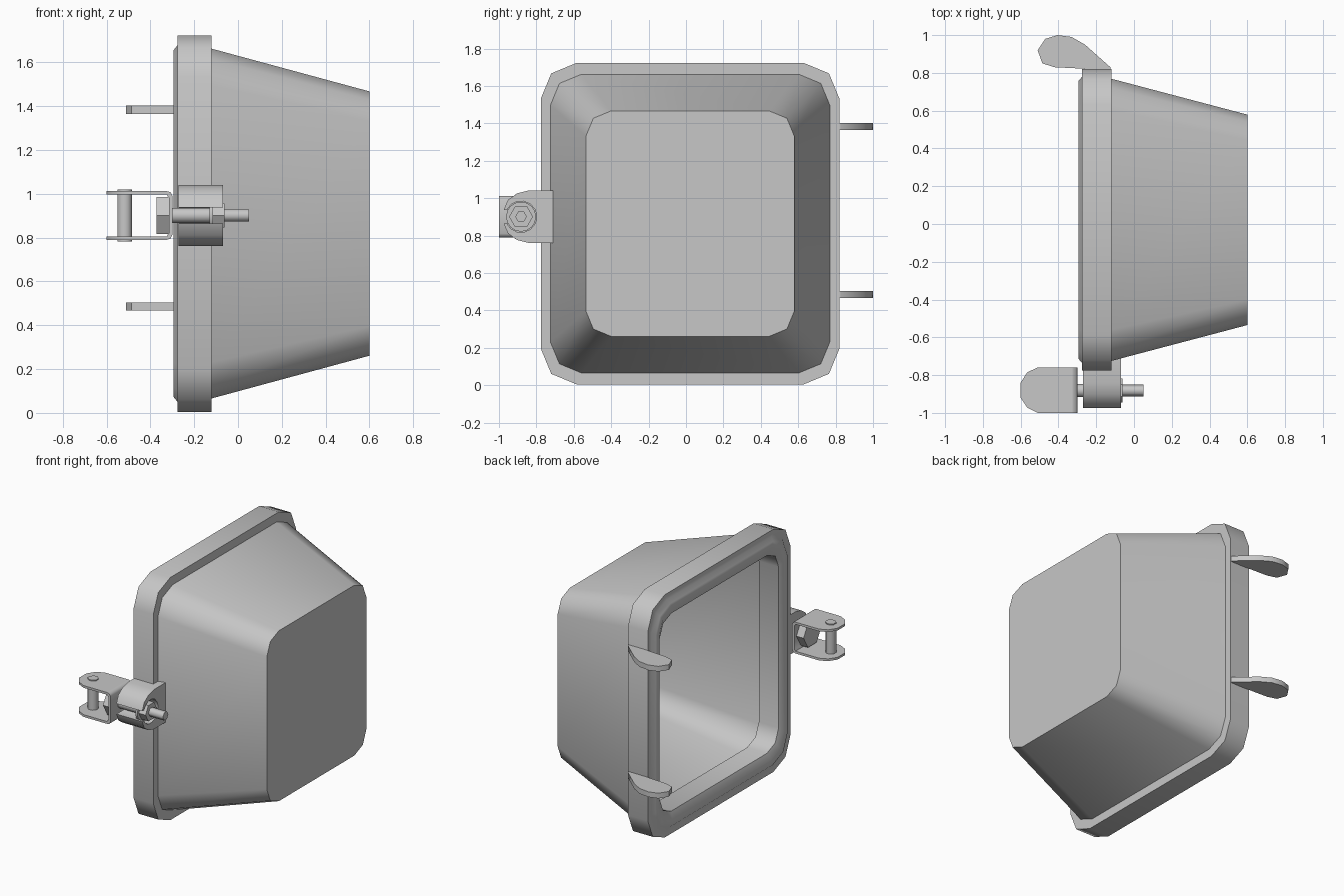
import bpy, bmesh, math
from mathutils import Vector
from mathutils.geometry import tessellate_polygon

cube = bpy.data.objects.get("Cube")
if cube:
    bpy.data.objects.remove(cube, do_unlink=True)

grey = bpy.data.materials.new("matte grey")
grey.use_nodes = True
colour = (0.57, 0.57, 0.57, 1)
grey.diffuse_color = colour
bsdf = next(n for n in grey.node_tree.nodes if n.type == 'BSDF_PRINCIPLED')
bsdf.inputs["Base Color"].default_value = colour


def finish(name, bm, smooth):
    bmesh.ops.recalc_face_normals(bm, faces=bm.faces)
    mesh = bpy.data.meshes.new(name)
    bm.to_mesh(mesh)
    bm.free()
    mesh.materials.append(grey)
    ob = bpy.data.objects.new(name, mesh)
    bpy.context.collection.objects.link(ob)
    bpy.ops.object.select_all(action='DESELECT')
    ob.select_set(True)
    bpy.context.view_layer.objects.active = ob
    bpy.ops.object.shade_smooth_by_angle(angle=math.radians(smooth))


def prism(name, pts, axis, a, b, smooth=50):
    """Extrude a 2D outline, which may be concave, along an axis from a to b."""
    place = {'x': lambda p, t: (t, p[0], p[1]),
             'y': lambda p, t: (p[0], t, p[1]),
             'z': lambda p, t: (p[0], p[1], t)}[axis]
    bm = bmesh.new()
    lo = [bm.verts.new(place(p, a)) for p in pts]
    hi = [bm.verts.new(place(p, b)) for p in pts]
    for i in range(len(pts)):
        j = (i + 1) % len(pts)
        bm.faces.new((lo[i], lo[j], hi[j], hi[i]))
    for tri in tessellate_polygon([[Vector((p[0], p[1], 0)) for p in pts]]):
        bm.faces.new([lo[i] for i in tri])
        bm.faces.new([hi[i] for i in tri])
    finish(name, bm, smooth)


def polygon(cx, cy, r, n, start=0):
    return [(cx + r * math.cos(start + math.tau * i / n),
             cy + r * math.sin(start + math.tau * i / n)) for i in range(n)]


def mirrored(half):
    """Close a half outline by mirroring it in its second coordinate."""
    return half + [(u, -v) for u, v in reversed(half)]


def rounded(hy, hz, r):
    """Rounded rectangle with two segments per corner."""
    pts = []
    for k, (sy, sz) in enumerate(((1, 1), (-1, 1), (-1, -1), (1, -1))):
        for s in range(3):
            a = math.pi / 2 * k + math.pi / 4 * s
            pts.append((sy * (hy - r) + r * math.cos(a),
                        sz * (hz - r) + r * math.sin(a)))
    return pts


# Thin tapered shell with a flange and a raised sealing lip
CY, CZ = 0.022, 0.864
rows = [  # x, half width, half height, corner radius
    (0.60, 0.557, 0.603, 0.135), (-0.12, 0.747, 0.798, 0.165),
    (-0.12, 0.798, 0.859, 0.19), (-0.275, 0.798, 0.859, 0.19),
    (-0.275, 0.757, 0.815, 0.17), (-0.295, 0.735, 0.79, 0.16),
    (-0.295, 0.70, 0.75, 0.145), (-0.275, 0.665, 0.70, 0.13),
    (-0.12, 0.665, 0.70, 0.13), (-0.12, 0.735, 0.786, 0.16),
    (0.59, 0.547, 0.593, 0.13)]
bm = bmesh.new()
rings = [[bm.verts.new((x, CY + y, CZ + z)) for y, z in rounded(hy, hz, r)]
         for x, hy, hz, r in rows]
for r0, r1 in zip(rings, rings[1:]):
    for i in range(12):
        j = (i + 1) % 12
        bm.faces.new((r0[i], r0[j], r1[j], r1[i]))
bm.faces.new(rings[0])
bm.faces.new(rings[-1])
finish("housing", bm, 50)

# Two curved hinge arms
hinge = [(-0.125, 0.815), (-0.42, 0.83), (-0.485, 0.85), (-0.51, 0.92),
         (-0.47, 0.98), (-0.405, 1.0), (-0.33, 0.99), (-0.26, 0.95),
         (-0.125, 0.83)]
for label, z in (("lower", 0.467), ("upper", 1.365)):
    prism(label + "_hinge_arm", hinge, 'z', z, z + 0.037)

# Slotted lug with a round recess for the nut
BY, BZ = -0.882, 0.901
outer = [(0.172, 0.14), (0.04, 0.14), (-0.02, 0.125), (-0.07, 0.09), (-0.092, 0.037)]
slot = [(0.015, 0.037), (0.037, 0.015)]
recess = [(0.084 * math.cos(math.radians(a)), 0.084 * math.sin(math.radians(a)))
          for a in (154, 130, 105, 80, 55, 30, 8)]
for name, inner, a, b in (("lug_slotted_body", slot, -0.271, -0.13),
                          ("lug_recess", recess, -0.13, -0.068)):
    prism(name, [(BY + y, BZ + z) for y, z in mirrored(outer + inner)], 'x', a, b)

# Swing bolt, sleeve, washer, nut and head
for name, r, n, a, b, smooth in (("bolt_shank", 0.031, 6, -0.32, 0.05, 70),
                                 ("bolt_sleeve", 0.035, 12, -0.30, -0.12, 50),
                                 ("washer", 0.08, 16, -0.13, -0.115, 50),
                                 ("nut", 0.064, 6, -0.115, -0.062, 50),
                                 ("bolt_head", 0.098, 6, -0.372, -0.313, 50)):
    prism(name, polygon(BY, BZ, r, n), 'x', a, b, smooth)

# U-shaped clevis: two rounded cheeks joined by a bent web
cheek = [(-0.325, -0.76), (-0.51, -0.76), (-0.565, -0.785), (-0.60, -0.84),
         (-0.60, -0.92), (-0.565, -0.972), (-0.51, -1.0), (-0.325, -1.0)]
for label, z in (("lower", 0.79), ("upper", 0.996)):
    prism(label + "_clevis_cheek", cheek, 'z', z, z + 0.016)
web = [(-0.316, 0.082), (-0.325, 0.093), (-0.325, 0.111), (-0.308, 0.106), (-0.30, 0.09)]
prism("clevis_web", [(x, BZ + z) for x, z in mirrored(web)], 'y', -1.0, -0.76)

# Handle pin across the clevis
prism("clevis_pin", polygon(-0.517, BY, 0.036, 8, math.pi / 8), 'z', 0.782, 1.019)
